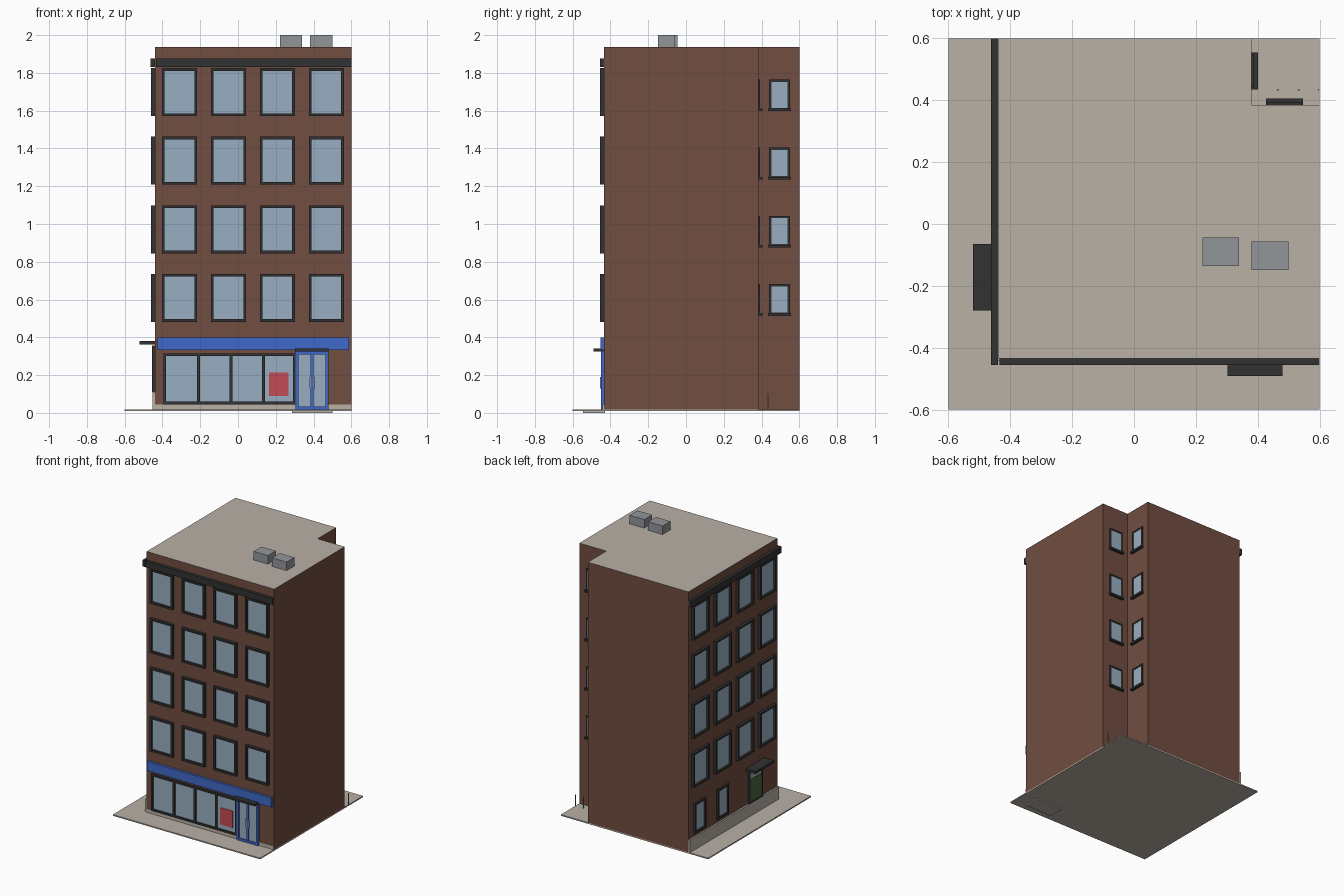
import bpy, bmesh, math
from mathutils import Matrix, Vector

if "Cube" in bpy.data.objects:
    bpy.data.objects.remove(bpy.data.objects["Cube"])


def mat(name, r, g, b):
    """Flat material from display RGB 0-255, converted to linear."""
    def lin(c):
        c /= 255
        return c / 12.92 if c <= 0.04045 else ((c + 0.055) / 1.055) ** 2.4
    m = bpy.data.materials.new(name)
    m.diffuse_color = (lin(r), lin(g), lin(b), 1)
    m.use_nodes = True
    m.node_tree.nodes["Principled BSDF"].inputs["Base Color"].default_value = m.diffuse_color
    return m


BRICK = mat("brick", 113, 77, 65)
STONE = mat("pale concrete", 185, 177, 166)
DARK = mat("dark trim", 50, 50, 50)
GLASS = mat("window glass", 153, 175, 194)
BLUE = mat("blue paint", 64, 105, 200)
RED = mat("red poster", 196, 75, 85)
GREY = mat("grey metal", 146, 150, 154)
GREEN = mat("green door", 78, 104, 64)


def finish(name, bm, *mats):
    bmesh.ops.recalc_face_normals(bm, faces=bm.faces)
    me = bpy.data.meshes.new(name)
    bm.to_mesh(me)
    bm.free()
    for m in mats:
        me.materials.append(m)
    ob = bpy.data.objects.new(name, me)
    bpy.context.collection.objects.link(ob)
    return ob


def add_box(bm, x0, x1, y0, y1, z0, z1):
    m = Matrix.Translation(((x0 + x1) / 2, (y0 + y1) / 2, (z0 + z1) / 2)) \
        @ Matrix.Diagonal((abs(x1 - x0), abs(y1 - y0), abs(z1 - z0), 1))
    bmesh.ops.create_cube(bm, size=1, matrix=m)


def boxes(name, material, *dims):
    bm = bmesh.new()
    for d in dims:
        add_box(bm, *d)
    return finish(name, bm, material)


# Wall planes: u runs along the wall, d is the distance out from it
X0, X1, Y0, Y1, TOP, GROUND = -0.44, 0.60, -0.435, 0.60, 1.937, 0.018
NX, NY = 0.38, 0.385
WALLS = {
    "front": lambda u0, u1, d0, d1: (u0, u1, Y0 - d1, Y0 - d0),
    "left": lambda u0, u1, d0, d1: (X0 - d1, X0 - d0, u0, u1),
    "notch_side": lambda u0, u1, d0, d1: (NX + d0, NX + d1, u0, u1),
    "notch_back": lambda u0, u1, d0, d1: (u0, u1, NY + d0, NY + d1),
}


def plates(name, material, wall, rects):
    """Boxes on a wall, each given as (u0, u1, z0, z1, d0, d1)."""
    return boxes(name, material, *[WALLS[wall](u0, u1, d0, d1) + (z0, z1)
                                   for u0, u1, z0, z1, d0, d1 in rects])


def frame_bars(u0, u1, z0, z1, t, d):
    return [(u0, u0 + t, z0, z1, 0, d), (u1 - t, u1, z0, z1, 0, d),
            (u0 + t, u1 - t, z0, z0 + t, 0, d), (u0 + t, u1 - t, z1 - t, z1, 0, d)]


def windows(name, wall, openings, t, d, sill=0.0):
    bars, panes = [], []
    for u0, u1, z0, z1 in openings:
        bars += frame_bars(u0, u1, z0, z1, t, d)
        panes.append((u0 + t, u1 - t, z0 + t, z1 - t, 0, 0.005))
        if sill:
            bars.append((u0 - 0.005, u1 + 0.005, z0 - 0.006, z0 + 0.008, 0, sill))
    plates(name + "_frames", DARK, wall, bars)
    plates(name + "_panes", GLASS, wall, panes)


# Building body: L-shaped plan extruded, pale roof on the top face
bm = bmesh.new()
plan = [(X0, Y0), (X1, Y0), (X1, NY), (NX, NY), (NX, Y1), (X0, Y1)]
base = bm.faces.new([bm.verts.new((x, y, GROUND)) for x, y in plan])
ext = bmesh.ops.extrude_face_region(bm, geom=[base], use_keep_orig=True)
bmesh.ops.translate(bm, vec=(0, 0, TOP - GROUND),
                    verts=[v for v in ext["geom"] if isinstance(v, bmesh.types.BMVert)])
for f in bm.faces:
    f.material_index = int(f.calc_center_median().z > TOP - 0.01)
finish("building_body", bm, BRICK, STONE)

# Pavement, door step and plinths
boxes("pavement", STONE, (-0.6, 0.6, -0.6, 0.6, 0.009, GROUND))
boxes("door_step", STONE, (0.285, 0.5, -0.545, -0.43, 0, 0.0095))
plates("front_plinth", STONE, "front", [(X0, 0.305, GROUND, 0.045, 0, 0.006),
                                        (0.48, X1, GROUND, 0.045, 0, 0.006)])
plates("left_plinth", STONE, "left", [(Y0, Y1, GROUND, 0.11, 0, 0.012)])

# Cornice on the two street walls
plates("front_cornice", DARK, "front", [(X0 + 0.005, X1, 1.83, 1.875, 0, 0.021)])
plates("left_cornice", DARK, "left", [(Y0 - 0.02, Y1, 1.83, 1.875, 0, 0.022)])

# Upper floor windows on the street walls and in the rear notch
floors = [0.482 + 0.363 * i for i in range(4)]
offsets = [0.038 + 0.259 * i for i in range(4)]
for wall, start in (("front", X0), ("left", Y0)):
    windows(wall + "_upper_windows", wall,
            [(start + o, start + o + 0.185, z, z + 0.254) for z in floors for o in offsets],
            0.014, 0.02)
for wall, u in (("notch_side", 0.44), ("notch_back", 0.432)):
    windows(wall + "_windows", wall,
            [(u, u + 0.11, 0.52 + 0.361 * i, 0.682 + 0.361 * i) for i in range(4)],
            0.012, 0.008, sill=0.02)

# Small ground floor windows on the left wall
windows("left_ground_windows", "left",
        [(0.145, 0.275, 0.135, 0.355), (0.41, 0.54, 0.135, 0.355)], 0.014, 0.014)

# Shop window with mullions, poster and sign board
plates("shop_window_frame", DARK, "front",
       frame_bars(-0.395, 0.305, 0.045, 0.315, 0.014, 0.016)
       + [(u - 0.008, u + 0.008, 0.059, 0.301, 0, 0.015) for u in (-0.21, -0.038, 0.134)])
plates("shop_window_glass", GLASS, "front", [(-0.385, 0.3, 0.055, 0.305, 0, 0.006)])
plates("poster", RED, "front", [(0.163, 0.268, 0.09, 0.215, 0.006, 0.009)])
plates("sign_board", BLUE, "front", [(-0.425, 0.588, 0.332, 0.4, 0, 0.018)])

# Double front door: blue leaves with glass, handles and a canopy
door = frame_bars(0.305, 0.48, GROUND, 0.325, 0.016, 0.016)
door.append((0.385, 0.4, GROUND + 0.016, 0.309, 0, 0.015))
plates("front_door_frame", BLUE, "front", door)
plates("front_door_glass", GLASS, "front", [(0.315, 0.47, 0.03, 0.312, 0, 0.007)])
plates("front_door_handles", GREY, "front",
       [(u, u + 0.008, 0.13, 0.19, 0.014, 0.02) for u in (0.378, 0.399)])
plates("front_canopy", DARK, "front", [(0.302, 0.48, 0.325, 0.341, 0, 0.056)])

# Green side door with glazed transom and a canopy
plates("side_door_frame", DARK, "left",
       frame_bars(-0.25, -0.095, 0.11, 0.358, 0.01, 0.014))
plates("side_door", GREEN, "left", [(-0.24, -0.105, 0.11, 0.285, 0, 0.011)])
plates("side_door_transom", GLASS, "left", [(-0.24, -0.105, 0.285, 0.348, 0, 0.008)])
plates("side_canopy", DARK, "left", [(-0.28, -0.065, 0.362, 0.38, 0, 0.081)])

# Bollards in the rear notch
bm = bmesh.new()
for x in (0.465, 0.532, 0.597):
    bmesh.ops.create_cone(bm, cap_ends=True, segments=8, radius1=0.003, radius2=0.003,
                          depth=0.085, matrix=Matrix.Translation((x, 0.434, 0.06)))
finish("bollards", bm, GREY)

# Rooftop units
boxes("roof_units", GREY, (0.222, 0.339, -0.135, -0.044, TOP, 2.0),
      (0.38, 0.5, -0.148, -0.057, TOP, 2.0))
